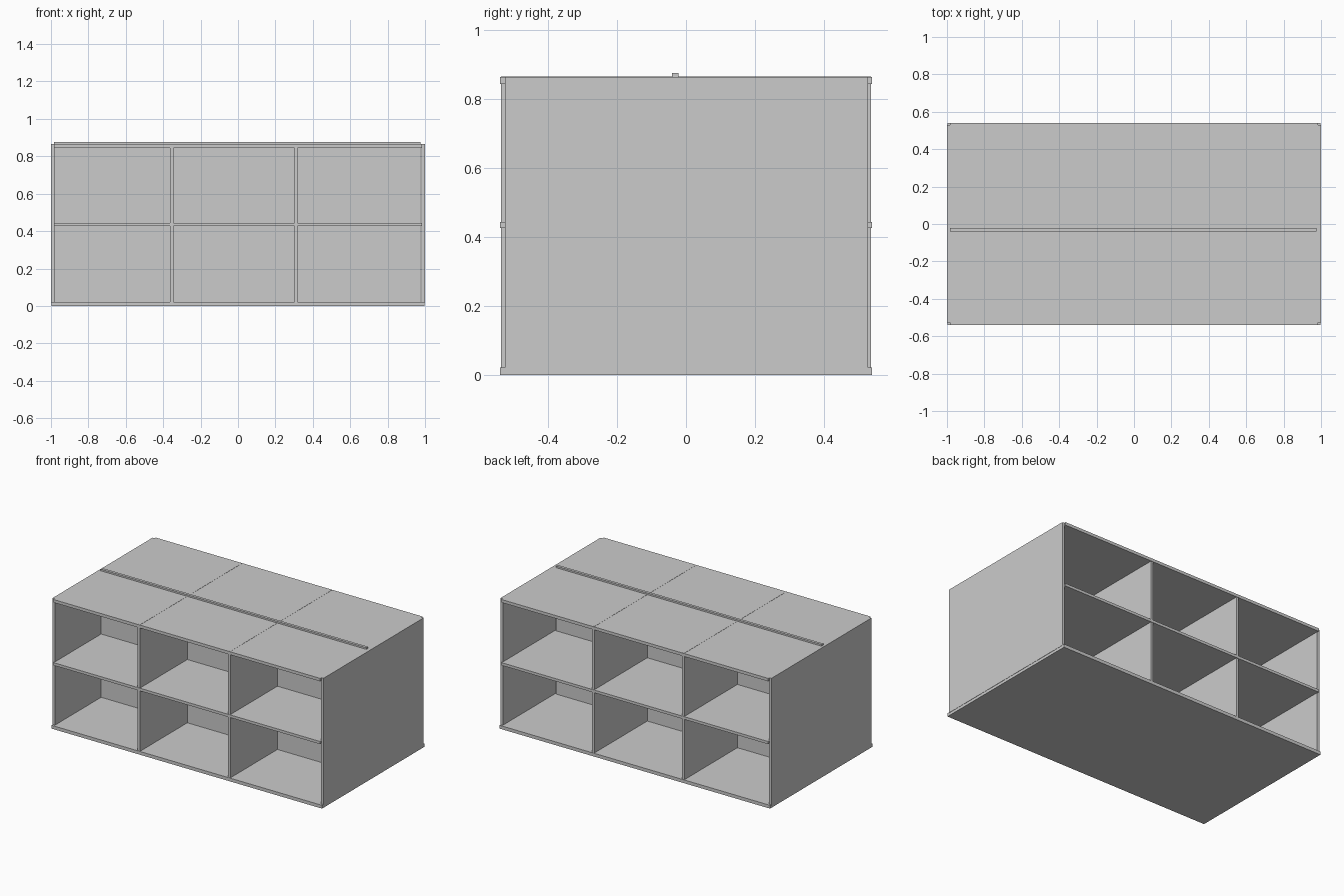
import bpy

if "Cube" in bpy.data.objects:
    bpy.data.objects.remove(bpy.data.objects["Cube"])


def panel(name, x, y, z):
    """Box board spanning the given (min, max) ranges."""
    bpy.ops.mesh.primitive_cube_add(size=1, location=[sum(r) / 2 for r in (x, y, z)])
    ob = bpy.context.object
    ob.name = name
    ob.scale = [r[1] - r[0] for r in (x, y, z)]
    bpy.ops.object.transform_apply(location=False, rotation=False, scale=True)
    return ob


DEPTH = (-0.54, 0.54)
SIDE_DEPTH = (-0.526, 0.528)

# Horizontal boards, slightly proud of the sides at front and back
panel("bottom_board", (-0.998, 0.998), DEPTH, (0.0, 0.022))
panel("middle_shelf", (-0.985, 0.985), DEPTH, (0.426, 0.444))
panel("top_board", (-0.985, 0.985), DEPTH, (0.845, 0.865))

# Closed end panels
panel("left_side", (-1.0, -0.982), SIDE_DEPTH, (0.018, 0.865))
panel("right_side", (0.982, 1.0), SIDE_DEPTH, (0.018, 0.865))

# Upright dividers, running through to the top surface
for name, x in (("left_divider", -0.355), ("right_divider", 0.31)):
    panel(name, (x - 0.009, x + 0.009), (-0.537, 0.537), (0.01, 0.866))

# Central back panel shared by the front and rear cubbies, poking above the top
panel("centre_back_panel", (-0.985, 0.975), (-0.04, -0.022), (0.01, 0.876))
